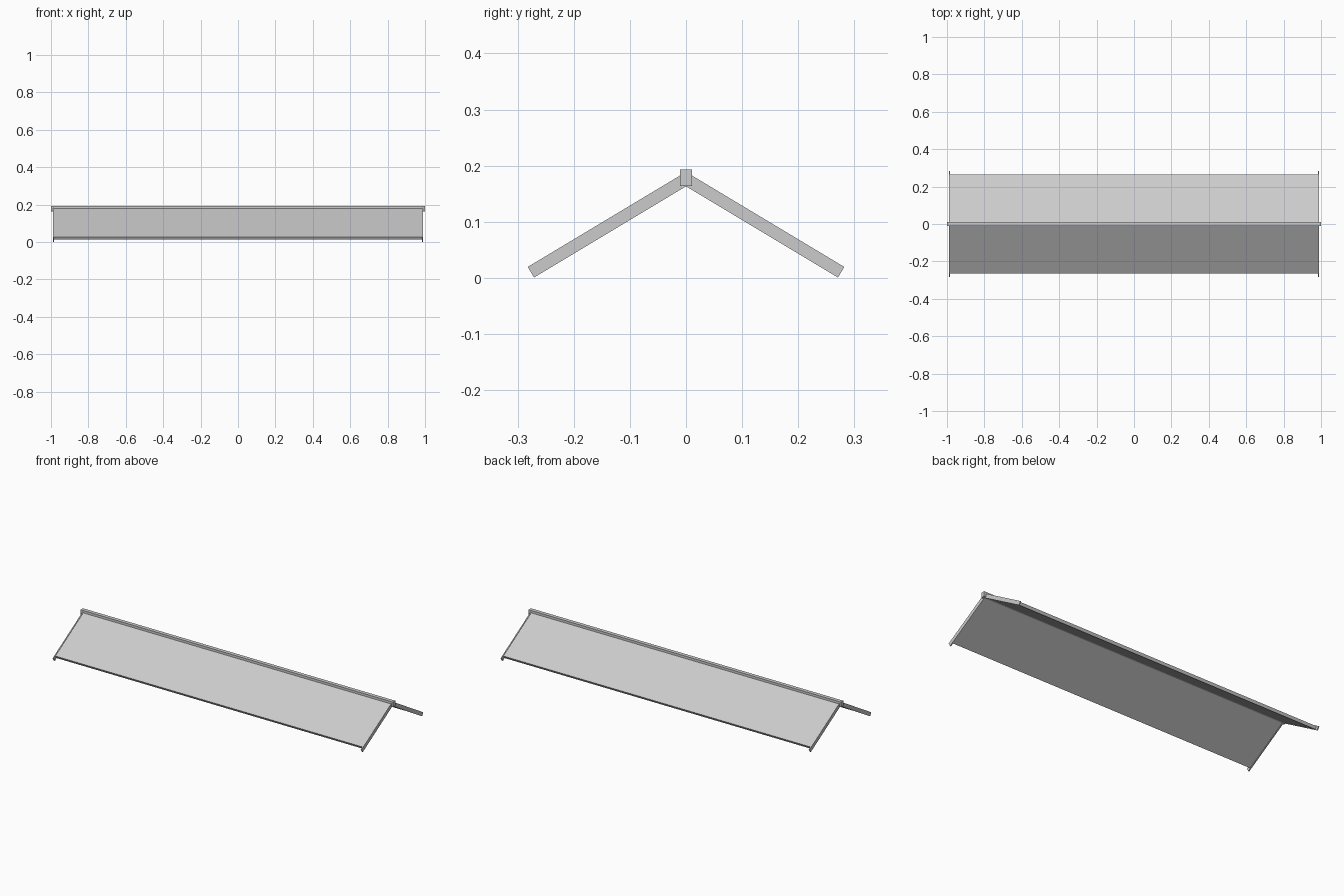
import bpy, bmesh, math

if "Cube" in bpy.data.objects:
    bpy.data.objects.remove(bpy.data.objects["Cube"])

PITCH = math.atan(0.6)
APEX = 0.176            # centre line height of the slopes at y = 0


def prism(name, profile, x0, x1):
    """Extrude a (y, z) profile along x."""
    bm = bmesh.new()
    face = bm.faces.new([bm.verts.new((x0, y, z)) for y, z in profile])
    out = bmesh.ops.extrude_face_region(bm, geom=[face])
    verts = [g for g in out["geom"] if isinstance(g, bmesh.types.BMVert)]
    bmesh.ops.translate(bm, verts=verts, vec=(x1 - x0, 0, 0))
    bmesh.ops.recalc_face_normals(bm, faces=bm.faces)
    mesh = bpy.data.meshes.new(name)
    bm.to_mesh(mesh)
    bm.free()
    obj = bpy.data.objects.new(name, mesh)
    bpy.context.collection.objects.link(obj)
    return obj


def slope_profile(side, eave_y, thickness):
    """Sloping strip, plumb cut at the ridge and square cut at the eave."""
    dy = thickness / 2 * math.sin(PITCH)
    dz = thickness / 2 * math.cos(PITCH)
    rise = thickness / 2 / math.cos(PITCH)
    eave_z = APEX - eave_y * math.tan(PITCH)
    return [(0, APEX + rise), (side * (eave_y + dy), eave_z + dz),
            (side * (eave_y - dy), eave_z - dz), (0, APEX - rise)]


for side, label in ((-1, "front"), (1, "back")):
    # roof panel
    prism(label + "_roof_panel", slope_profile(side, 0.261, 0.017), -0.985, 0.985)
    # gable end boards
    for end, hand in ((-1, "left"), (1, "right")):
        prism(f"{label}_{hand}_end_board", slope_profile(side, 0.2765, 0.022),
              end * 0.983, end * 0.989)

# ridge beam
prism("ridge_beam", [(-0.011, 0.164), (0.011, 0.164), (0.011, 0.193), (-0.011, 0.193)],
      -1.0, 1.0)
